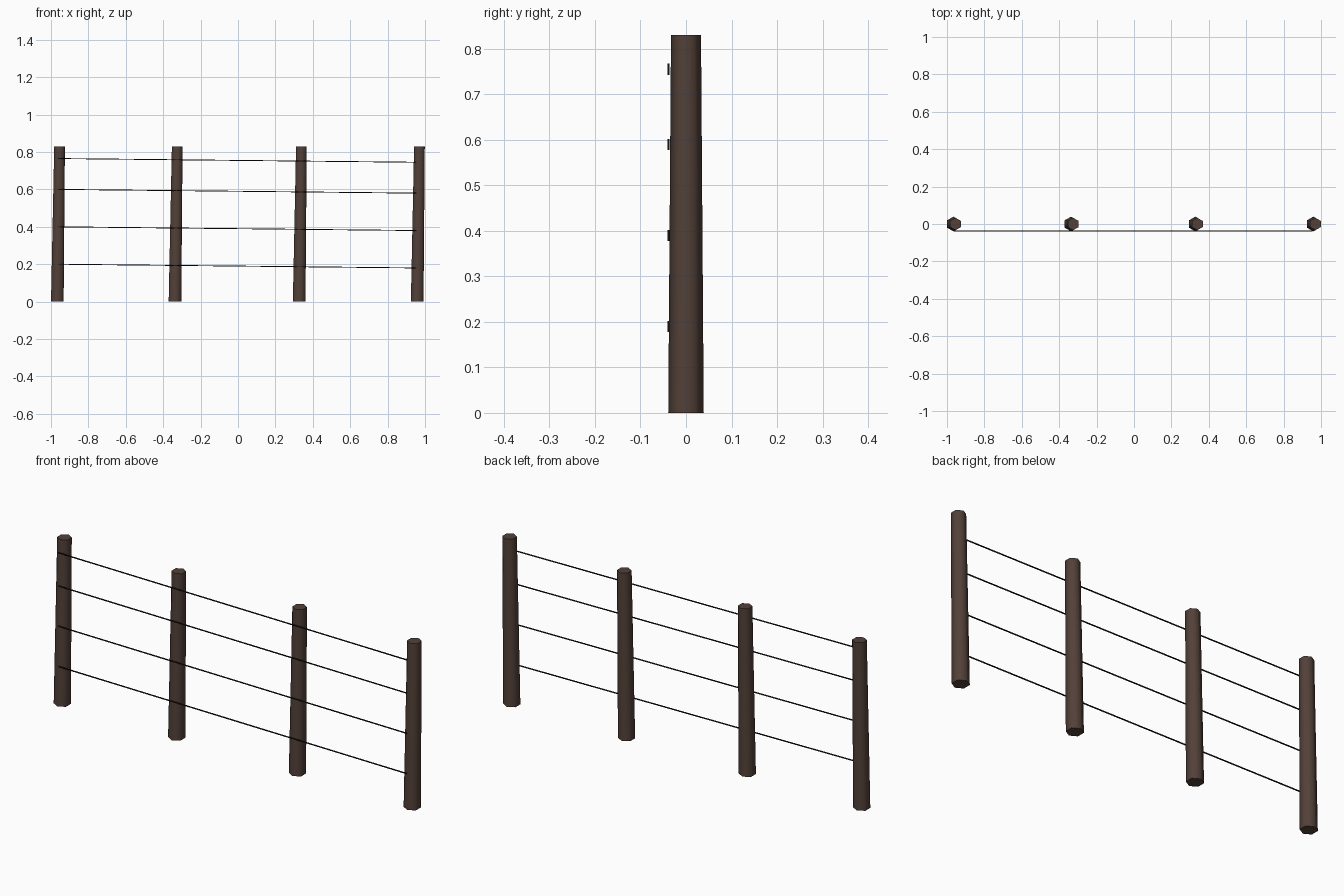
import bpy
import bmesh
from math import pi, radians
from mathutils import Matrix, Vector

cube = bpy.data.objects.get("Cube")
if cube:
    bpy.data.objects.remove(cube, do_unlink=True)


def make_material(name, color, roughness):
    mat = bpy.data.materials.new(name)
    mat.use_nodes = True
    mat.diffuse_color = color
    bsdf = mat.node_tree.nodes["Principled BSDF"]
    bsdf.inputs["Base Color"].default_value = color
    bsdf.inputs["Roughness"].default_value = roughness
    return mat


def tapered_rod(name, start, end, r1, r2, sides, mat, turn=0.0):
    """Capped rod whose end rings are sheared, so upright rods keep level ends."""
    bm = bmesh.new()
    bmesh.ops.create_cone(bm, cap_ends=True, segments=sides,
                          radius1=r1, radius2=r2, depth=1.0)
    bmesh.ops.rotate(bm, verts=bm.verts, matrix=Matrix.Rotation(turn, 3, 'Z'))
    if abs(end.x - start.x) > abs(end.z - start.z):
        # Lay sideways rods along x
        bmesh.ops.rotate(bm, verts=bm.verts, matrix=Matrix.Rotation(pi / 2, 3, 'Y'))
        axis = Vector((1, 0, 0))
    else:
        axis = Vector((0, 0, 1))
    for v in bm.verts:
        t = v.co.dot(axis)
        v.co += start.lerp(end, t + 0.5) - axis * t
    mesh = bpy.data.meshes.new(name)
    bm.to_mesh(mesh)
    bm.free()
    mesh.materials.append(mat)
    obj = bpy.data.objects.new(name, mesh)
    bpy.context.collection.objects.link(obj)
    return obj


wood = make_material("dark brown wood", (0.085, 0.052, 0.040, 1), 0.9)
metal = make_material("blackened wire", (0.012, 0.011, 0.010, 1), 0.7)

# Leaning six-sided posts, with rounded shading and crisp caps
post_height = 0.83
lean = 0.012
for i, x in enumerate((-0.966, -0.337, 0.327, 0.958)):
    post = tapered_rod(f"post_{i + 1}", Vector((x, 0, 0)),
                       Vector((x + lean, 0, post_height)),
                       0.039, 0.033, 6, wood)
    bpy.ops.object.select_all(action='DESELECT')
    post.select_set(True)
    bpy.context.view_layer.objects.active = post
    bpy.ops.object.shade_smooth_by_angle(angle=radians(65))

# Sagging strands of wire along the front
for i, z in enumerate((0.19, 0.39, 0.59, 0.755)):
    tapered_rod(f"wire_{i + 1}", Vector((-0.962, -0.038, z + 0.01)),
                Vector((0.955, -0.038, z - 0.01)),
                0.0032, 0.0032, 4, metal, turn=pi / 4)
